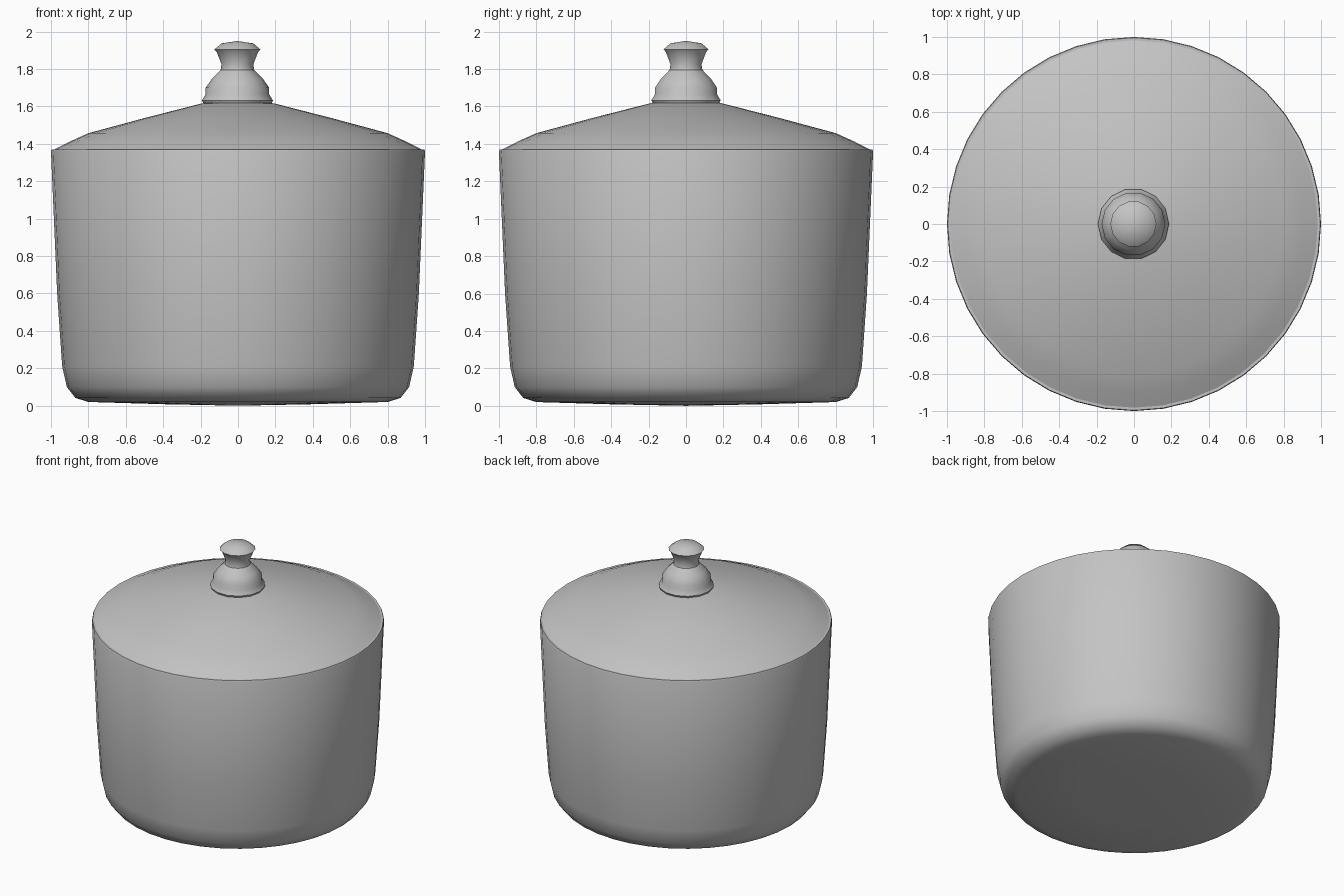
import bpy
import bmesh
import math

cube = bpy.data.objects.get("Cube")
if cube:
    bpy.data.objects.remove(cube, do_unlink=True)

# Plain grey metal for every part
grey = bpy.data.materials.new("grey metal")
grey.use_nodes = True
colour = (0.55, 0.55, 0.55, 1)
grey.diffuse_color = colour
grey.node_tree.nodes["Principled BSDF"].inputs["Base Color"].default_value = colour


def lathe(name, profile, sides, angle):
    """Spin a (radius, height) profile about the z axis."""
    bm = bmesh.new()
    verts = [bm.verts.new((r, 0, z)) for r, z in profile]
    edges = [bm.edges.new(pair) for pair in zip(verts, verts[1:])]
    bmesh.ops.spin(bm, geom=verts + edges, cent=(0, 0, 0), axis=(0, 0, 1),
                   angle=math.tau, steps=sides, use_duplicate=False)
    bmesh.ops.remove_doubles(bm, verts=bm.verts, dist=0.0005)
    bmesh.ops.recalc_face_normals(bm, faces=bm.faces)
    mesh = bpy.data.meshes.new(name)
    bm.to_mesh(mesh)
    bm.free()
    mesh.materials.append(grey)
    obj = bpy.data.objects.new(name, mesh)
    bpy.context.collection.objects.link(obj)
    bpy.ops.object.select_all(action="DESELECT")
    obj.select_set(True)
    bpy.context.view_layer.objects.active = obj
    bpy.ops.object.shade_smooth_by_angle(angle=math.radians(angle))
    return obj


# Tapered pot with a rounded foot and a thin rim
lathe("pot_body", [(0, 0), (0.4, 0.008), (0.8, 0.02), (0.87, 0.042),
                   (0.915, 0.1), (0.94, 0.21), (0.967, 0.6), (1, 1.36),
                   (0.996, 1.37), (0.982, 1.37)], 40, 40)

# Shallow domed lid, resting inside the rim
lathe("lid", [(0.982, 1.37), (0.9, 1.412), (0.8, 1.457), (0.5, 1.538),
              (0.19, 1.617), (0, 1.62)], 40, 30)

# Turned knob: stepped base, sloping shoulder, waist and domed cap
knob = lathe("lid_knob", [(0, 1.61), (0.18, 1.612), (0.19, 1.632),
                          (0.17, 1.665), (0.17, 1.7), (0.135, 1.75),
                          (0.09, 1.795), (0.085, 1.825), (0.11, 1.89),
                          (0.123, 1.905), (0.085, 1.937), (0, 1.95)], 14, 35)
knob.location.x = -0.003
